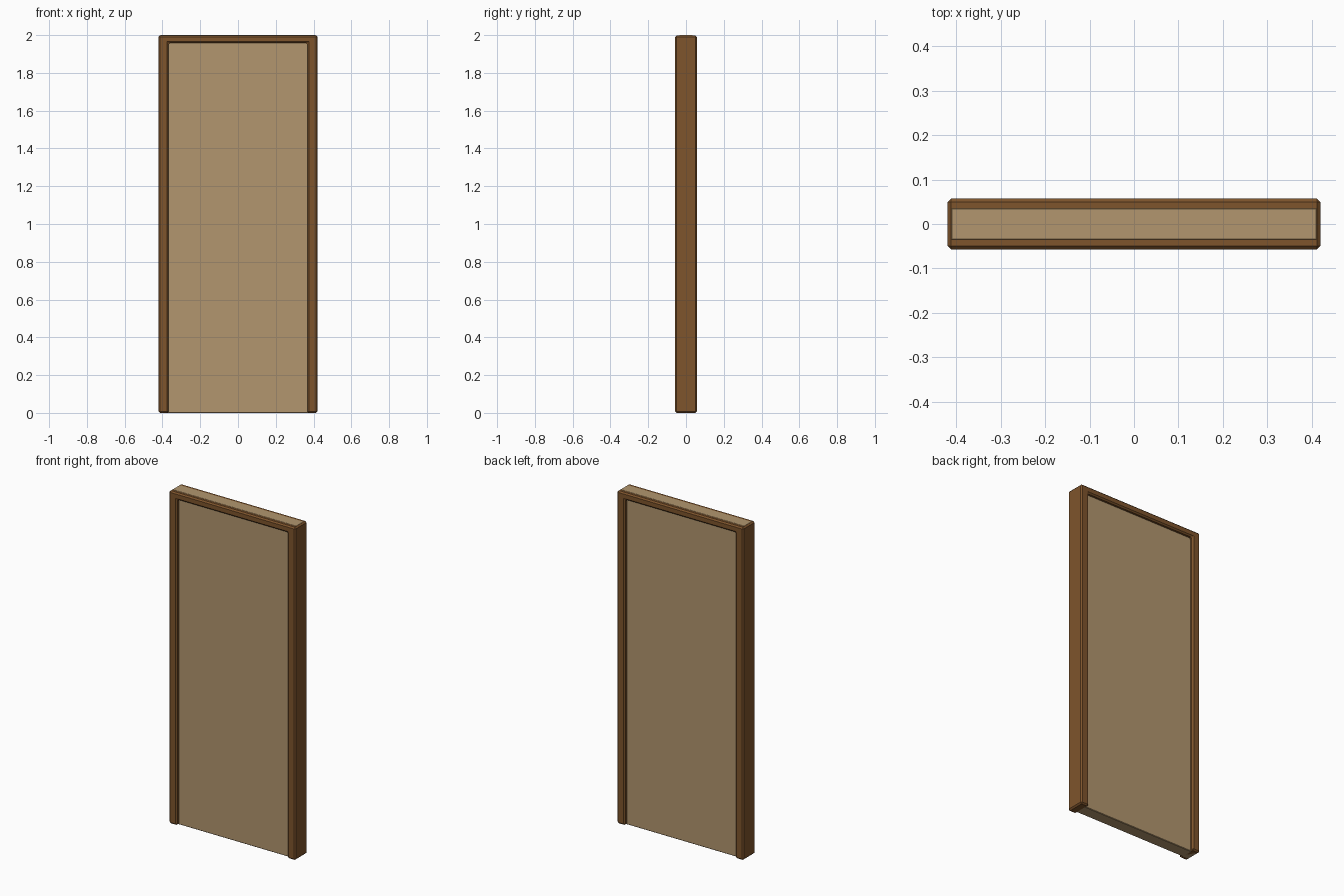
import bpy
import bmesh

cube = bpy.data.objects.get("Cube")
if cube:
    bpy.data.objects.remove(cube, do_unlink=True)


def make_material(name, colour):
    mat = bpy.data.materials.new(name)
    mat.use_nodes = True
    mat.diffuse_color = colour
    mat.node_tree.nodes["Principled BSDF"].inputs["Base Color"].default_value = colour
    return mat


def extruded(name, outline, half_depth, bevel, mat):
    """Extrude an x-z outline symmetrically along y and chamfer its edges."""
    bm = bmesh.new()
    face = bm.faces.new([bm.verts.new((x, -half_depth, z)) for x, z in outline])
    result = bmesh.ops.extrude_face_region(bm, geom=[face])
    moved = [v for v in result["geom"] if isinstance(v, bmesh.types.BMVert)]
    bmesh.ops.translate(bm, verts=moved, vec=(0, 2 * half_depth, 0))
    bmesh.ops.recalc_face_normals(bm, faces=bm.faces)
    mesh = bpy.data.meshes.new(name)
    bm.to_mesh(mesh)
    bm.free()
    mesh.materials.append(mat)
    obj = bpy.data.objects.new(name, mesh)
    bpy.context.collection.objects.link(obj)
    mod = obj.modifiers.new("Chamfer", "BEVEL")
    mod.width = bevel
    mod.segments = 1
    mod.limit_method = "ANGLE"
    return obj


dark_wood = make_material("dark_wood", (0.209, 0.089, 0.025, 1))
light_wood = make_material("light_wood", (0.445, 0.305, 0.156, 1))

# Door frame: two jambs joined by a header
outer, inner, top, header = 0.42, 0.367, 1.999, 1.957
right_half = [(inner, header), (inner, 0), (outer, 0), (outer, top)]
left_half = [(-x, z) for x, z in reversed(right_half)]
extruded("door_frame", right_half + left_half, 0.057, 0.008, dark_wood)

# Door panel, running through the frame up to its top face
half = 0.413
panel = [(-half, 0), (half, 0), (half, 2), (-half, 2)]
extruded("door_panel", panel, 0.037, 0.003, light_wood)
